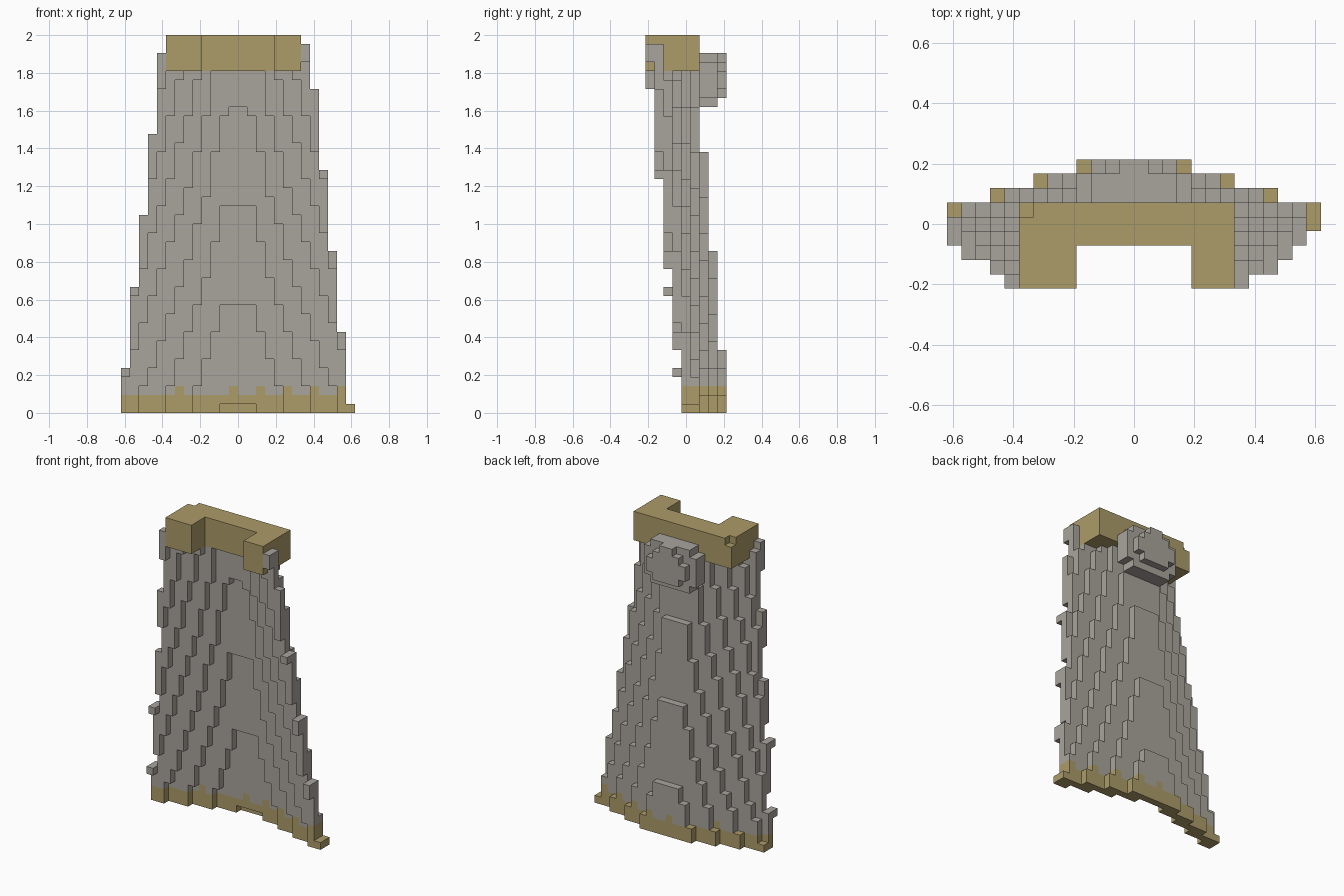
import bpy, bmesh, math

if "Cube" in bpy.data.objects:
    bpy.data.objects.remove(bpy.data.objects["Cube"])

U = 2 / 42  # edge length of one block


def material(name, rgb):
    m = bpy.data.materials.new(name)
    m.diffuse_color = (*rgb, 1)
    m.use_nodes = True
    m.node_tree.nodes["Principled BSDF"].inputs["Base Color"].default_value = m.diffuse_color
    return m


GREY = material("grey cloth", (0.395, 0.372, 0.335))
TAN = material("tan trim", (0.415, 0.33, 0.14))

# The six directions of a block and the corners of each side
SIDES = []
for axis in range(3):
    for s in (0, 1):
        a, b = (axis + 1) % 3, (axis + 2) % 3
        ring = [(0, 0), (1, 0), (1, 1), (0, 1)]
        corners = []
        for p, q in (ring if s else ring[::-1]):
            c = [0, 0, 0]
            c[axis], c[a], c[b] = s, p, q
            corners.append(tuple(c))
        step = [0, 0, 0]
        step[axis] = 1 if s else -1
        SIDES.append((tuple(step), corners))


def block_object(name, cells, mats, rule=lambda x, y, z: 0):
    """Outer skin of a set of blocks; y index 0 starts at -4.5 blocks."""
    bm = bmesh.new()
    verts = {}
    for x, y, z in sorted(cells):
        for step, corners in SIDES:
            if (x + step[0], y + step[1], z + step[2]) in cells:
                continue
            quad = []
            for c in corners:
                k = (x + c[0], y + c[1], z + c[2])
                if k not in verts:
                    verts[k] = bm.verts.new((k[0] * U, (k[1] - 4.5) * U, k[2] * U))
                quad.append(verts[k])
            bm.faces.new(quad).material_index = rule(x, y, z)
    bmesh.ops.dissolve_limit(bm, angle_limit=0.01, verts=bm.verts[:],
                             edges=bm.edges[:], delimit={'MATERIAL'})
    me = bpy.data.meshes.new(name)
    bm.to_mesh(me)
    bm.free()
    for m in mats:
        me.materials.append(m)
    ob = bpy.data.objects.new(name, me)
    bpy.context.collection.objects.link(ob)
    return ob


def box(x0, x1, y0, y1, z0, z1):
    return {(x, y, z) for x in range(x0, x1) for y in range(y0, y1)
            for z in range(z0, z1)}


# Collar: back bar with two shoulder arms and a nick in one corner
collar = box(-8, 7, 3, 6, 38, 42) | box(-8, -4, 0, 3, 38, 42) | box(4, 7, 0, 3, 38, 42)
collar -= box(-8, -7, 5, 6, 41, 42)
block_object("collar", collar, [TAN])


# Cape sheet: flared, curved round the body, leaning back towards the hem
def column_top(x):
    if x >= 0:
        n = x + 1
        return 1 if n == 13 else min(41, 9 * (13 - n))
    return min(40, round(5 + 8.75 * (13 + x)))


sheet = set()
for x in range(-13, 13):
    for z in range(column_top(x)):
        r = abs(x + 0.5) / (13.1 - 0.114 * z)
        curve = max(0, 46.5 * r - 6.8) + 3 * r ** 8 + 0.14 * z * r
        front = 8 - math.floor((z + 10 + curve) / 11)
        back = 9 - math.floor((z + 4 + curve) / 11)
        for y in range(max(0, front), back):
            if -8 <= x < 7 and z >= 38:
                continue
            sheet.add((x, y, z))

# Hem band with a few raised tufts
TUFTS = (-7, -1, 2, 5, 8, 11)
block_object("cape", sheet, [GREY, TAN],
             lambda x, y, z: int(z < 2 or (z == 2 and x in TUFTS)))

# Folded hood hanging at the back of the neck
hood = box(-3, 3, 6, 8, 34, 40) | box(-4, 4, 6, 8, 35, 39)
hood |= box(-1, 1, 8, 9, 35, 40) | box(-2, 2, 8, 9, 35, 39) | box(-3, 3, 8, 9, 36, 38)
block_object("hood", hood, [GREY])
